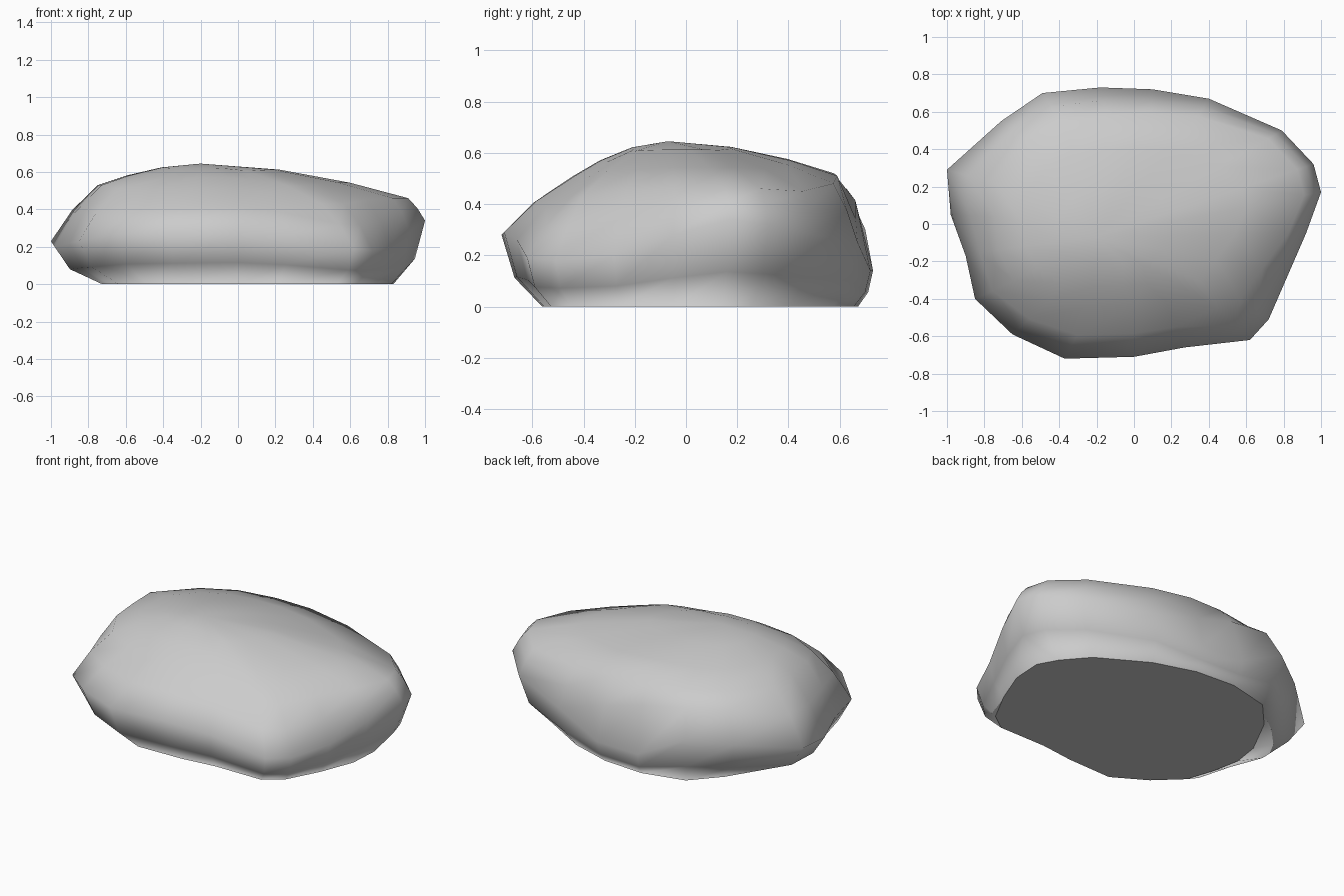
import bpy, bmesh
from mathutils import Vector

if "Cube" in bpy.data.objects:
    bpy.data.objects.remove(bpy.data.objects["Cube"])

# Spokes round the boulder: widest x, y, z, base scale, shoulder scale, shoulder z
SPOKES = [
    (1.00, .17, .34, .83, .91, .46), (.96, .32, .32, .80, .91, .46),
    (.79, .50, .28, .81, .91, .45), (.40, .67, .25, .86, .86, .48),
    (.10, .72, .14, .91, .82, .51), (-.18, .73, .14, .92, .79, .52),
    (-.49, .70, .30, .87, .77, .52), (-.71, .55, .27, .81, .80, .52),
    (-1.0, .29, .23, .70, .75, .53), (-.98, .05, .20, .74, .76, .53),
    (-.90, -.17, .22, .77, .81, .53), (-.85, -.40, .23, .75, .76, .51),
    (-.65, -.59, .27, .75, .69, .51), (-.37, -.72, .28, .78, .61, .51),
    (0, -.71, .29, .78, .61, .51), (.27, -.66, .26, .80, .63, .49),
    (.62, -.62, .19, .85, .72, .43), (.72, -.51, .18, .88, .79, .43),
    (.82, -.28, .20, .90, .84, .45), (.92, -.05, .28, .89, .90, .46),
]
PEAK = Vector((-.2, -.07, .645))


def spoke_points(x, y, z, base, shoulder, top):
    """Points of one spoke, from the base edge up to near the peak."""
    def at(s, h):
        return Vector((x * s, y * s, h))
    rise = .72 if y > .4 and x < -.1 else .55   # fuller back left
    pts = [at(base, 0),
           at(base + (1 - base) * .68, z * .4),
           at(1, z),
           at(1 + (shoulder - 1) * .45, z + (top - z) * rise),
           at(shoulder, top)]
    edge = pts[-1]
    for t in (.72, .38):                      # gently domed top
        p = PEAK.lerp(edge, t)
        p.z = top + (PEAK.z - top) * (1 - t ** 1.8)
        pts.append(p)
    return pts


# Boulder: rings joined by quads, flat base, fan at the peak
bm = bmesh.new()
cols = [[bm.verts.new(p) for p in spoke_points(*s)] for s in SPOKES]
peak = bm.verts.new(PEAK)
n = len(cols)
for i in range(n):
    a, b = cols[i], cols[(i + 1) % n]
    for k in range(len(a) - 1):
        bm.faces.new((a[k], b[k], b[k + 1], a[k + 1]))
    bm.faces.new((a[-1], b[-1], peak))
base_face = bm.faces.new([c[0] for c in reversed(cols)])
bmesh.ops.inset_region(bm, faces=[base_face], thickness=.12)
bmesh.ops.recalc_face_normals(bm, faces=bm.faces)
for f in bm.faces:
    f.smooth = True

mesh = bpy.data.meshes.new("boulder")
bm.to_mesh(mesh)
bm.free()
boulder = bpy.data.objects.new("boulder", mesh)
bpy.context.collection.objects.link(boulder)
